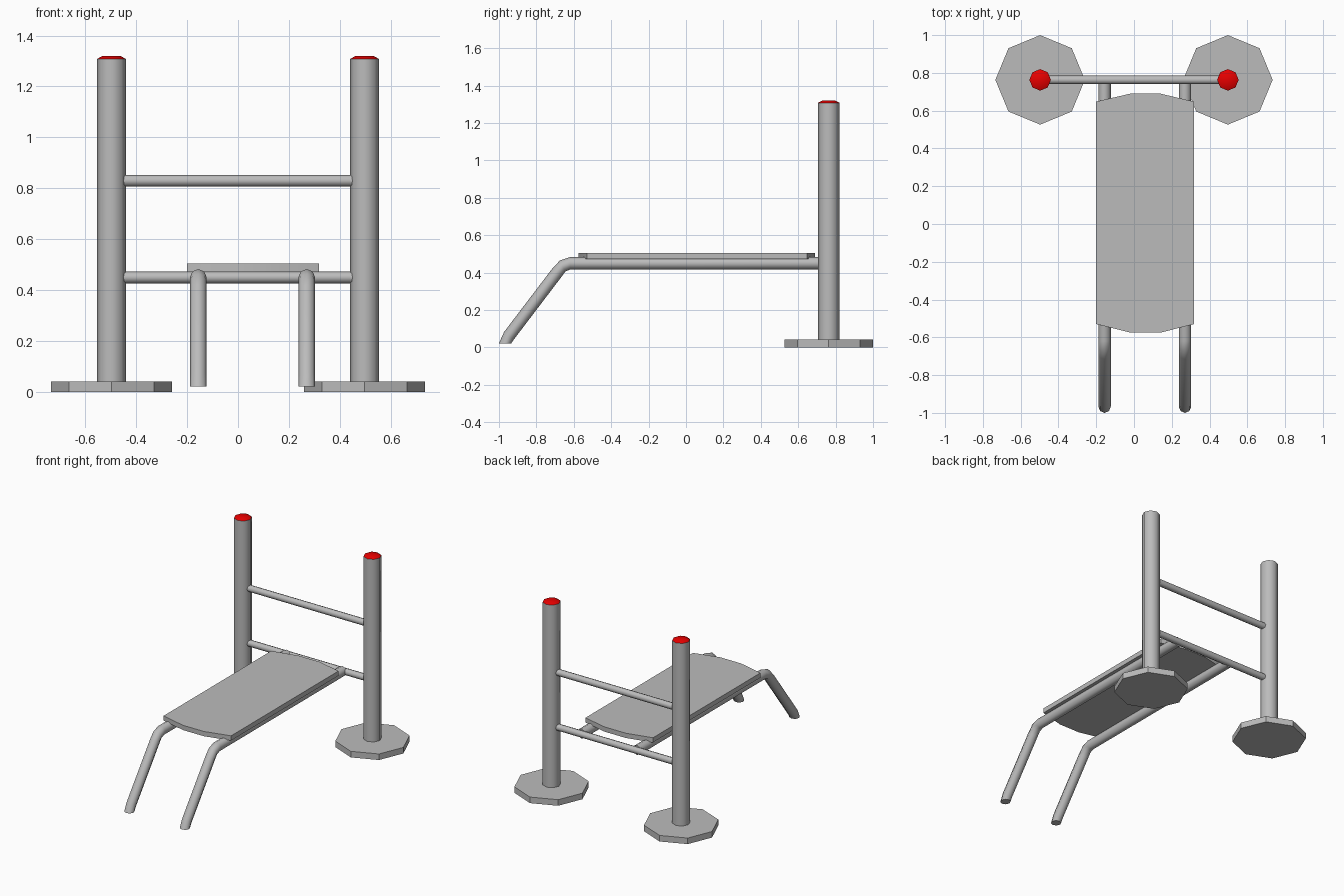
import bpy, bmesh, math
from mathutils import Vector

if "Cube" in bpy.data.objects:
    bpy.data.objects.remove(bpy.data.objects["Cube"])

def material(name, rgb):
    m = bpy.data.materials.new(name)
    m.diffuse_color = (*rgb, 1)
    m.use_nodes = True
    m.node_tree.nodes["Principled BSDF"].inputs["Base Color"].default_value = m.diffuse_color
    return m

GREY = material("grey metal", (0.5, 0.5, 0.5))
RED = material("red cap", (0.8, 0.0, 0.0))
SIDES = 8

def finish(name, bm, mat, smooth=50):
    bmesh.ops.recalc_face_normals(bm, faces=bm.faces)
    me = bpy.data.meshes.new(name)
    bm.to_mesh(me)
    bm.free()
    me.materials.append(mat)
    ob = bpy.data.objects.new(name, me)
    bpy.context.collection.objects.link(ob)
    if smooth:
        bpy.ops.object.select_all(action='DESELECT')
        ob.select_set(True)
        bpy.context.view_layer.objects.active = ob
        bpy.ops.object.shade_smooth_by_angle(angle=math.radians(smooth))
    return ob

def loft(name, rings, mat, smooth=50):
    """Skin a list of rings of points and close both ends."""
    bm = bmesh.new()
    vs = [[bm.verts.new(p) for p in r] for r in rings]
    n = len(vs[0])
    for a, b in zip(vs, vs[1:]):
        for i in range(n):
            bm.faces.new((a[i], a[(i + 1) % n], b[(i + 1) % n], b[i]))
    bm.faces.new(vs[0])
    bm.faces.new(vs[-1])
    return finish(name, bm, mat, smooth)

def ring(c, u, v, r):
    c, u, v = Vector(c), Vector(u), Vector(v)
    return [c + r * (u * math.cos(t) + v * math.sin(t))
            for t in (2 * math.pi * i / SIDES for i in range(SIDES))]

def upright(name, x, y, levels, mat, smooth=50):
    """Vertical turned part; levels are (z, radius)."""
    loft(name, [ring((x, y, z), (1, 0, 0), (0, 1, 0), r) for z, r in levels], mat, smooth)

# posts with octagonal feet and red caps
PY = 0.763
for side, x in (("left", -0.497), ("right", 0.497)):
    upright(side + "_foot", x, PY, [(0, 0.237), (0.042, 0.237)], GREY, 0)
    upright(side + "_post", x, PY, [(0.04, 0.057), (1.308, 0.057)], GREY)
    upright(side + "_post_cap", x, PY, [(1.308, 0.057), (1.32, 0.035)], RED)

# cross bars between the posts
for name, z in (("lower_bar", 0.45), ("upper_bar", 0.83)):
    loft(name, [ring((x, PY, z), (0, 1, 0), (0, 0, 1), 0.023) for x in (-0.47, 0.47)], GREY)

# bent rails: (y, z, tilt in degrees) along the tube
PATH = [(0.76, 0.45, 0), (-0.62, 0.45, 0), (-0.66, 0.435, 26),
        (-0.69, 0.40, 52), (-0.947, 0.062, 52), (-0.967, 0.022, 90)]
for side, x in (("left", -0.156), ("right", 0.27)):
    rings = []
    for y, z, deg in PATH:
        a = math.radians(deg)
        rings.append(ring((x, y, z), (1, 0, 0), (0, -math.sin(a), math.cos(a)), 0.033))
    loft(side + "_bench_rail", rings, GREY, 60)

# bench board with shallow bowed ends
OUTLINE = [(-0.2, -0.53), (-0.02, -0.575), (0.14, -0.575), (0.318, -0.53),
           (0.318, 0.648), (0.14, 0.69), (-0.02, 0.69), (-0.2, 0.648)]
loft("bench_board", [[(x, y, z) for x, y in OUTLINE] for z in (0.472, 0.505)], GREY, 30)
